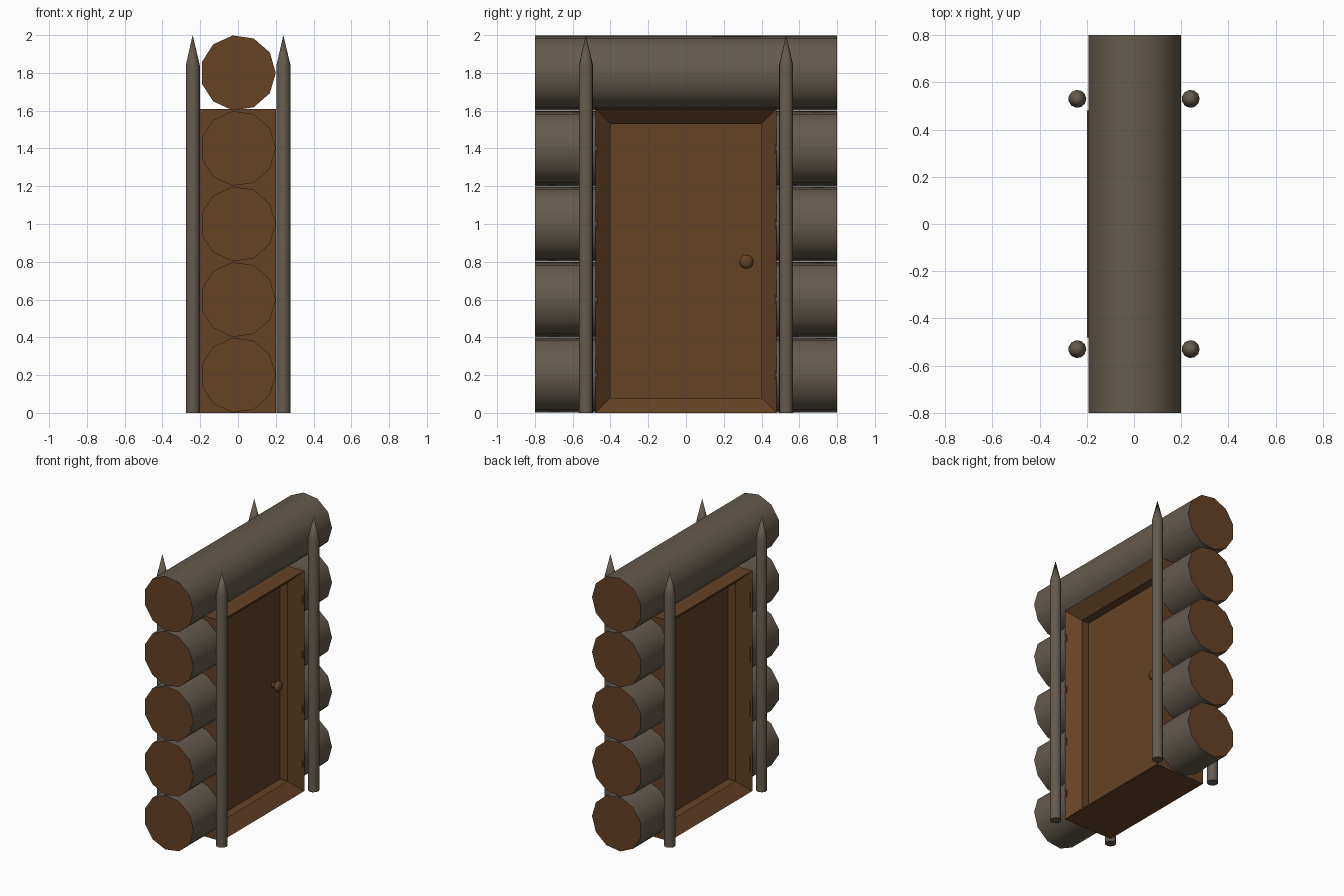
import bpy, bmesh, math

if "Cube" in bpy.data.objects:
    bpy.data.objects.remove(bpy.data.objects["Cube"])

def material(name, rgb):
    m = bpy.data.materials.new(name)
    m.diffuse_color = (*rgb, 1)
    m.use_nodes = True
    m.node_tree.nodes["Principled BSDF"].inputs["Base Color"].default_value = m.diffuse_color
    return m

bark = material("bark grey brown", (0.130, 0.104, 0.076))
wood = material("cut wood brown", (0.130, 0.054, 0.018))

def loft(name, rings, mats, cap_mat=0, smooth=False):
    """Skin a list of point rings and cap both ends; a one-point ring is a tip."""
    bm = bmesh.new()
    vs = [[bm.verts.new(p) for p in r] for r in rings]
    for a, b in zip(vs, vs[1:]):
        n = max(len(a), len(b))
        for i in range(n):
            j = (i + 1) % n
            if len(b) == 1:
                bm.faces.new((a[i], a[j], b[0]))
            else:
                bm.faces.new((a[i], a[j], b[j], b[i]))
    for r in (vs[0], vs[-1]):
        if len(r) > 2:
            bm.faces.new(r).material_index = cap_mat
    bmesh.ops.recalc_face_normals(bm, faces=bm.faces)
    me = bpy.data.meshes.new(name)
    bm.to_mesh(me)
    bm.free()
    for m in mats:
        me.materials.append(m)
    ob = bpy.data.objects.new(name, me)
    bpy.context.collection.objects.link(ob)
    if smooth:
        bpy.ops.object.select_all(action='DESELECT')
        ob.select_set(True)
        bpy.context.view_layer.objects.active = ob
        bpy.ops.object.shade_smooth_by_angle(angle=math.radians(45))
    return ob

def circle(r, n=11):
    return [(r * math.cos(2 * math.pi * i / n), r * math.sin(2 * math.pi * i / n)) for i in range(n)]

def log(name, y0, y1, z):
    rings = [[(a, y, z + b) for a, b in circle(0.2)] for y in (y0, y1)]
    loft(name, rings, [bark, wood], 1, True)

# Stacked side logs and the long lintel log
for k in range(4):
    z = 0.2 + 0.4 * k
    log("right_wall_log", 0.47, 0.8, z)
    log("left_wall_log", -0.8, -0.47, z)
log("lintel_log", -0.8, 0.8, 1.8)

# Pointed stakes
for sx in (-1, 1):
    for sy in (-1, 1):
        x, y = 0.24 * sx, 0.53 * sy
        rings = [[(x + a, y + b, z) for a, b in circle(0.038)] for z in (0, 1.84)]
        loft("stake", rings + [[(x, y, 2.0)]], [bark], 0, True)

# Door frame with sloped reveal and recessed panel on both sides
def rect(x, inset):
    y, z0, z1 = 0.48 - inset, inset, 1.61 - inset
    return [(x, -y, z0), (x, y, z0), (x, y, z1), (x, -y, z1)]

half = [(0.06, 0.08), (0.12, 0.08), (0.2, 0.0)]
profile = [(-x, i) for x, i in half] + [(x, i) for x, i in reversed(half)]
loft("door_and_frame", [rect(x, i) for x, i in profile], [wood])

# Turned knobs, one per side
for s in (-1, 1):
    turned = [(0.05, 0.02), (0.08, 0.018), (0.09, 0.034), (0.102, 0.038), (0.115, 0.032), (0.122, 0.018)]
    rings = [[(s * x, 0.32 + a, 0.8 + b) for a, b in circle(r, 12)] for x, r in turned]
    loft("door_knob", rings, [wood], 0, True)
